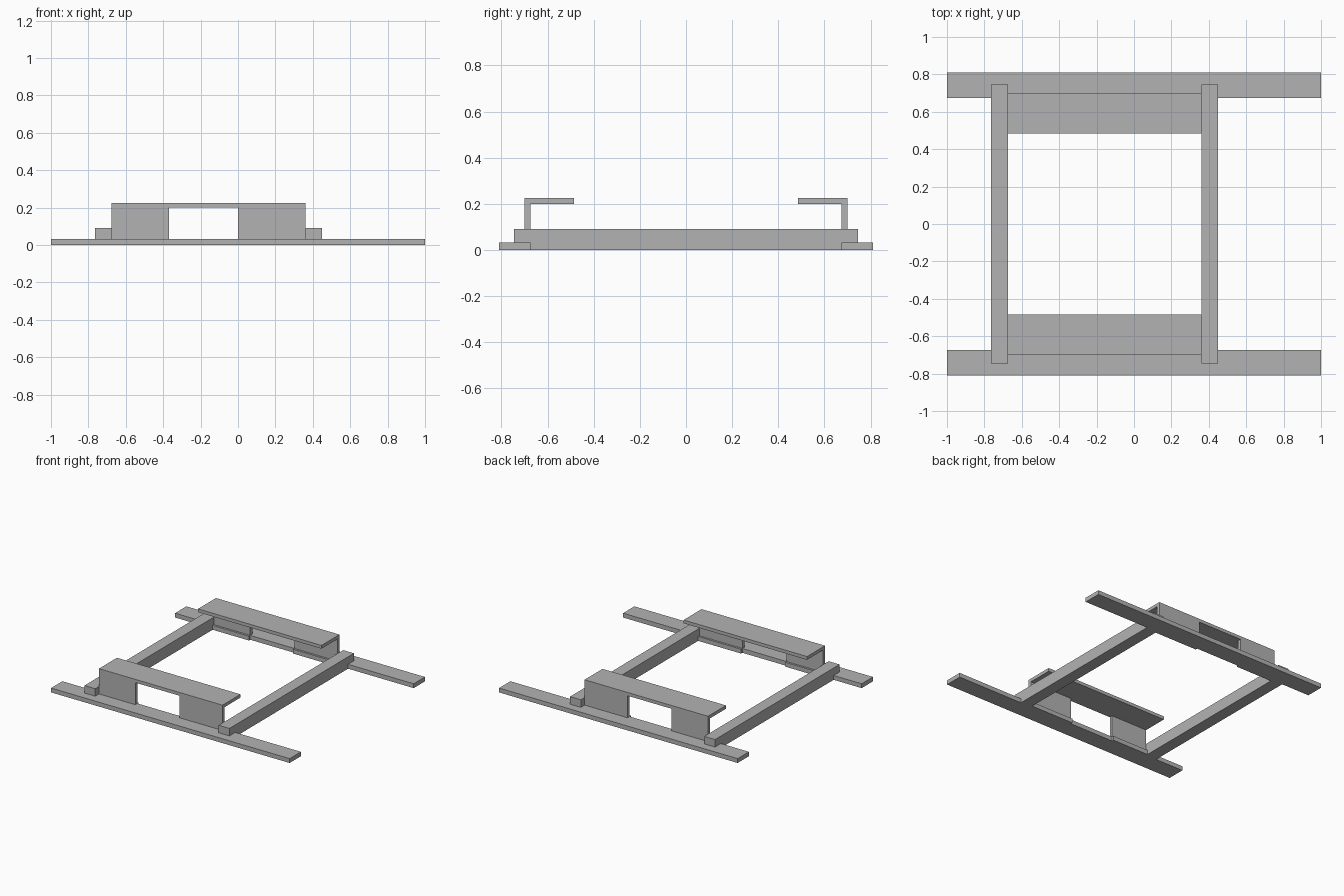
import bpy
import bmesh
from mathutils import Vector

default = bpy.data.objects.get("Cube")
if default:
    bpy.data.objects.remove(default, do_unlink=True)

grey = bpy.data.materials.new("plain grey")
grey.use_nodes = True
grey.diffuse_color = (0.45, 0.45, 0.45, 1)
grey.node_tree.nodes["Principled BSDF"].inputs["Base Color"].default_value = (0.45, 0.45, 0.45, 1)


def extrude(name, outline, offset):
    """Make a solid by extruding a flat outline along an offset."""
    bm = bmesh.new()
    face = bm.faces.new([bm.verts.new(p) for p in outline])
    result = bmesh.ops.extrude_face_region(bm, geom=[face])
    moved = [v for v in result["geom"] if isinstance(v, bmesh.types.BMVert)]
    bmesh.ops.translate(bm, vec=Vector(offset), verts=moved)
    bmesh.ops.recalc_face_normals(bm, faces=bm.faces)
    mesh = bpy.data.meshes.new(name)
    bm.to_mesh(mesh)
    bm.free()
    mesh.materials.append(grey)
    obj = bpy.data.objects.new(name, mesh)
    bpy.context.collection.objects.link(obj)
    return obj


def box(name, x, y, z):
    outline = [(x[0], y[0], z[0]), (x[1], y[0], z[0]), (x[1], y[1], z[0]), (x[0], y[1], z[0])]
    return extrude(name, outline, (0, 0, z[1] - z[0]))


RAIL_TOP, RAIL_IN, RAIL_OUT = 0.033, 0.675, 0.81
BEAM_TOP, BEAM_END = 0.09, 0.745
LEFT, RIGHT = 0.36, -0.675
WALL_OUT, SHELF_IN, SHELF_LOW, TOP = 0.7, 0.485, 0.2, 0.225

# Cross beams, notched at both ends to sit on the rails
half = [(RAIL_IN, 0), (RAIL_IN, RAIL_TOP), (BEAM_END, RAIL_TOP), (BEAM_END, BEAM_TOP)]
profile = half + [(-y, z) for y, z in reversed(half)]
for name, x in (("right_beam", RIGHT - 0.09), ("left_beam", LEFT)):
    extrude(name, [(x, y, z) for y, z in profile], (0.09, 0, 0))

for side, s in (("front", -1), ("back", 1)):
    # Long flat rail
    box(side + "_rail", (-1, 1), (s * RAIL_IN, s * RAIL_OUT), (0, RAIL_TOP))
    # Shelf reaching inward
    box(side + "_shelf", (RIGHT, LEFT), (s * SHELF_IN, s * WALL_OUT), (SHELF_LOW, TOP))
    # Two upright walls with an opening between them
    for part, x in (("right", (RIGHT, -0.37)), ("left", (0, LEFT))):
        box(f"{side}_{part}_wall", x, (s * RAIL_IN, s * WALL_OUT), (RAIL_TOP, SHELF_LOW))
        # Low lip against the inner edge of the rail
        box(f"{side}_{part}_lip", x, (s * (RAIL_IN - 0.015), s * RAIL_IN), (0, RAIL_TOP))
